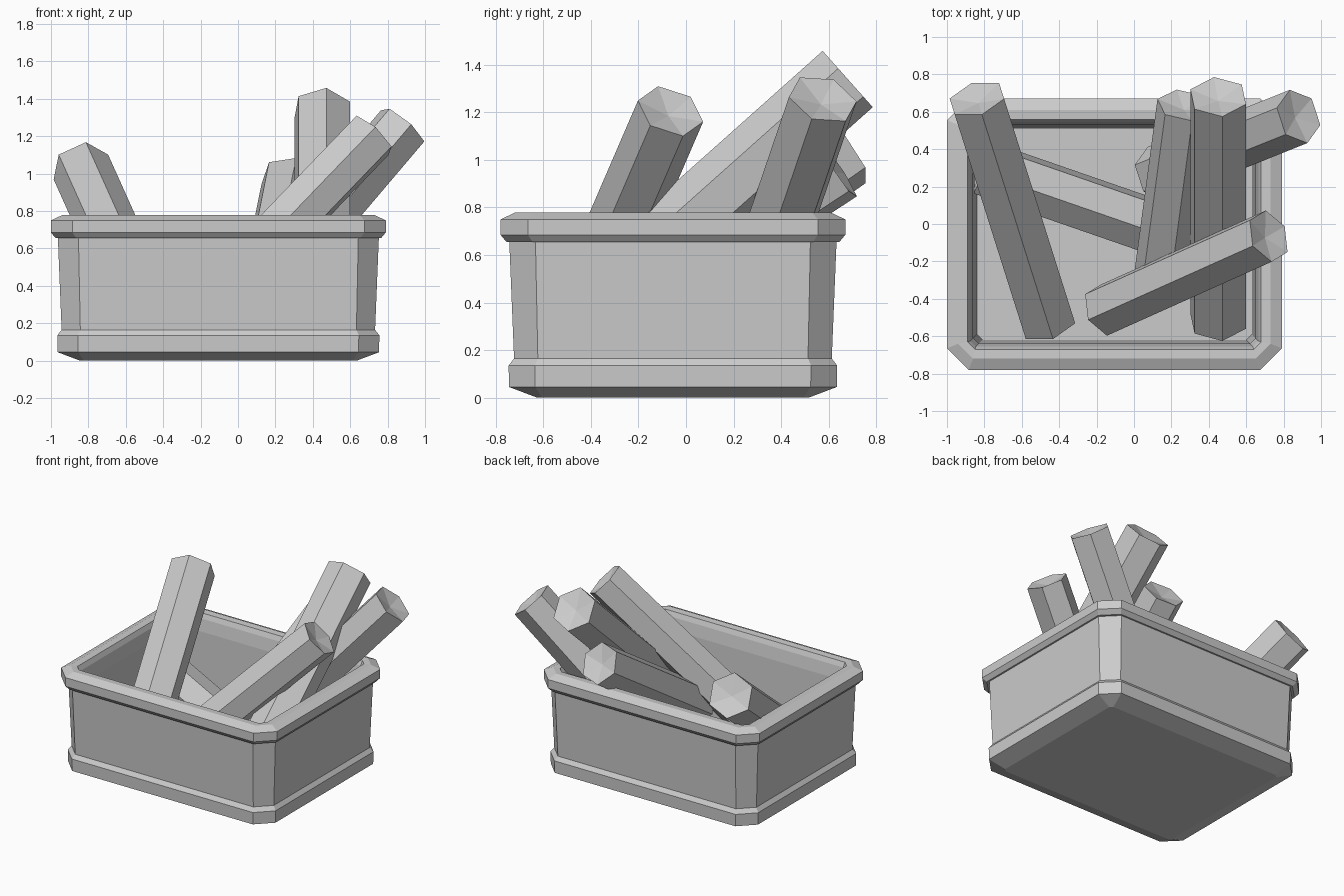
import bpy, bmesh, math
from mathutils import Vector

old = bpy.data.objects.get("Cube")
if old:
    bpy.data.objects.remove(old, do_unlink=True)

# One plain grey for everything
grey = bpy.data.materials.new("mid_grey")
grey.use_nodes = True
COLOUR = (0.6, 0.6, 0.6, 1)
grey.diffuse_color = COLOUR
grey.node_tree.nodes["Principled BSDF"].inputs["Base Color"].default_value = COLOUR


def make_object(name, bm):
    bmesh.ops.recalc_face_normals(bm, faces=bm.faces)
    mesh = bpy.data.meshes.new(name)
    bm.to_mesh(mesh)
    bm.free()
    mesh.materials.append(grey)
    obj = bpy.data.objects.new(name, mesh)
    bpy.context.scene.collection.objects.link(obj)
    return obj


def bridge(bm, a, b):
    n = len(a)
    for i in range(n):
        bm.faces.new((a[i], a[(i + 1) % n], b[(i + 1) % n], b[i]))


# Planter box: chamfered rectangles stacked up the outside and down the inside
CX, CY, HALF_X, HALF_Y = -0.105, -0.055, 0.895, 0.725


def box_ring(bm, inset, cut, z):
    hx, hy = HALF_X - inset, HALF_Y - inset
    corners = []
    for sx, sy in ((1, 1), (-1, 1), (-1, -1), (1, -1)):
        pair = [(sx * hx, sy * (hy - cut)), (sx * (hx - cut), sy * hy)]
        corners += pair if sx * sy > 0 else pair[::-1]
    return [bm.verts.new((CX + x, CY + y, z)) for x, y in corners]


def build_box():
    profile = [  # inset from the rim, corner cut, height
        (0.155, 0.02, 0), (0.036, 0.11, 0.045), (0.034, 0.11, 0.135),
        (0.057, 0.1, 0.165), (0.037, 0.11, 0.655), (0.025, 0.11, 0.655),
        (0, 0.115, 0.685), (0, 0.115, 0.75), (0.06, 0.08, 0.778),
        (0.11, 0.04, 0.775), (0.125, 0.03, 0.74), (0.14, 0.03, 0.65),
        (0.16, 0.03, 0.07),
    ]
    bm = bmesh.new()
    rings = [box_ring(bm, *p) for p in profile]
    for a, b in zip(rings, rings[1:]):
        bridge(bm, a, b)
    bm.faces.new(rings[0])
    bm.faces.new(rings[-1])
    make_object("planter_box", bm)


# Six-sided logs with shallow dished ends
def build_log(name, bottom, top, radius, turn):
    bottom, top = Vector(bottom), Vector(top)
    axis = (top - bottom).normalized()
    side = axis.cross(Vector((0, 0, 1))).normalized()
    up = side.cross(axis)
    bm = bmesh.new()
    rings = []
    for end, inward in ((bottom, axis), (top, -axis)):
        ring = []
        for i in range(6):
            a = math.radians(turn + 60 * i)
            ring.append(bm.verts.new(end + radius * (side * math.sin(a) + up * math.cos(a))))
        centre = bm.verts.new(end + inward * 0.03)
        for i in range(6):
            bm.faces.new((ring[i], ring[(i + 1) % 6], centre))
        rings.append(ring)
    bridge(bm, *rings)
    make_object(name, bm)


build_box()
build_log("tall_log", (0.45, -0.52, 0.27), (0.45, 0.68, 1.34), 0.16, 8)
build_log("right_side_log", (-0.46, -0.53, 0.19), (-0.84, 0.67, 1.035), 0.16, 0)
build_log("middle_log", (0.14, -0.34, 0.32), (0.27, 0.635, 0.965), 0.15, 20)
build_log("back_corner_log", (0.12, 0.27, 0.36), (0.88, 0.575, 1.255), 0.15, 25)
build_log("front_log", (-0.16, -0.46, 0.29), (0.72, -0.065, 1.205), 0.145, 5)
build_log("lying_log", (-0.82, 0.305, 0.4), (0.35, -0.1, 0.18), 0.155, 10)
